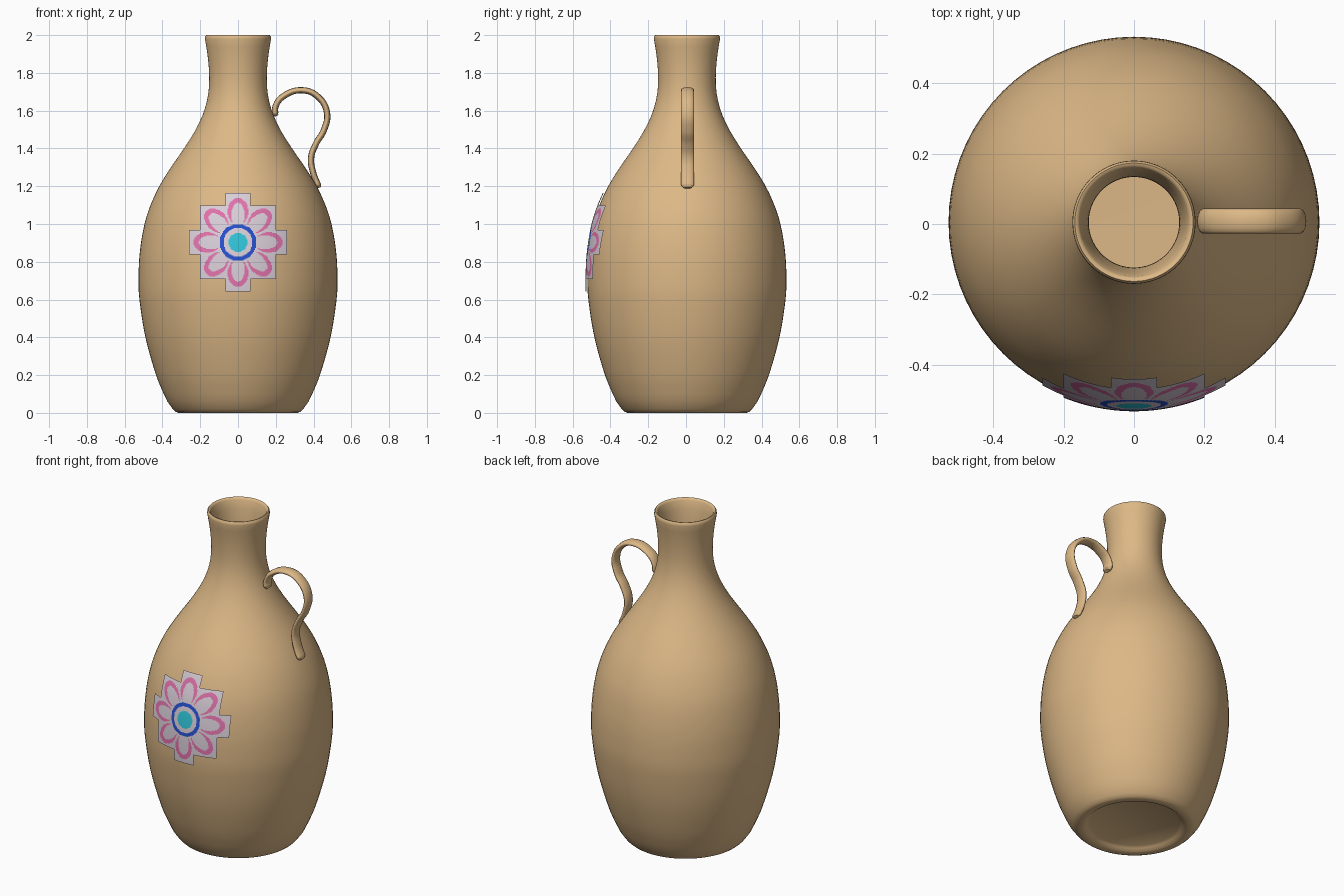
import bpy
import bmesh
import math
from mathutils import Vector, Matrix

cube = bpy.data.objects.get("Cube")
if cube:
    bpy.data.objects.remove(cube, do_unlink=True)

AXIS_Y = 0.005
WALL = 0.024


def material(name, rgb):
    m = bpy.data.materials.new(name)
    m.use_nodes = True
    m.diffuse_color = (*rgb, 1)
    bsdf = next(n for n in m.node_tree.nodes if n.type == 'BSDF_PRINCIPLED')
    bsdf.inputs["Base Color"].default_value = (*rgb, 1)
    bsdf.inputs["Roughness"].default_value = 0.7
    return m


clay = material("tan clay", (0.72, 0.48, 0.24))
tile_mats = [
    material("pale tile", (0.70, 0.62, 0.69)),
    material("pink petal", (0.76, 0.17, 0.41)),
    material("blue ring", (0.02, 0.08, 0.62)),
    material("turquoise centre", (0.03, 0.56, 0.70)),
]

# Outer silhouette: (height, radius)
OUTER = [(0.02, 0.345), (0.05, 0.368), (0.1, 0.393), (0.2, 0.434),
         (0.4, 0.49), (0.6, 0.522), (0.7, 0.527), (0.85, 0.52), (1.0, 0.495),
         (1.1, 0.463), (1.2, 0.417), (1.3, 0.355), (1.4, 0.286), (1.5, 0.224),
         (1.6, 0.179), (1.7, 0.156), (1.8, 0.153), (1.9, 0.162), (1.98, 0.175)]


def slope(i):
    a, b = OUTER[max(i - 1, 0)], OUTER[min(i + 1, len(OUTER) - 1)]
    return (b[1] - a[1]) / (b[0] - a[0])


def radius(z):
    """Smooth radius of the bottle at height z."""
    i = 0
    while i < len(OUTER) - 2 and z > OUTER[i + 1][0]:
        i += 1
    (z0, r0), (z1, r1) = OUTER[i], OUTER[i + 1]
    h = z1 - z0
    t = (z - z0) / h
    return (r0 * (1 + 2 * t) * (1 - t) ** 2 + slope(i) * h * t * (1 - t) ** 2
            + r1 * t * t * (3 - 2 * t) + slope(i + 1) * h * t * t * (t - 1))


def finish(name, bm, mats):
    mesh = bpy.data.meshes.new(name)
    bm.to_mesh(mesh)
    bm.free()
    for m in mats:
        mesh.materials.append(m)
    ob = bpy.data.objects.new(name, mesh)
    bpy.context.collection.objects.link(ob)
    smooth(ob)
    return ob


def smooth(ob):
    bpy.ops.object.select_all(action='DESELECT')
    ob.select_set(True)
    bpy.context.view_layer.objects.active = ob
    bpy.ops.object.shade_smooth_by_angle(angle=math.radians(50))


# Bottle: hollow lathe with a rounded lip and a recessed foot
steps = 48
heights = [0.02 + 1.96 * i / steps for i in range(steps + 1)]
profile = [(0, 0.0), (0.02, 0.25), (0.005, 0.27), (0, 0.285), (0, 0.31), (0.005, 0.328)]
profile = [(r, z) for z, r in
           [(0.025, 0.0), (0.025, 0.25), (0.015, 0.265), (0.003, 0.28),
            (0.0, 0.295), (0.0, 0.315), (0.006, 0.33)]]
profile += [(radius(z), z) for z in heights]
profile += [(0.174, 1.992), (0.168, 2.0), (0.16, 1.998), (0.154, 1.988)]
profile += [(radius(z) - WALL, z) for z in reversed(heights) if 0.05 < z < 1.97]
profile += [(0.0, 0.05)]

bm = bmesh.new()
verts = [bm.verts.new((r, 0, z)) for r, z in profile]
edges = [bm.edges.new(pair) for pair in zip(verts, verts[1:])]
bmesh.ops.spin(bm, geom=verts + edges, cent=(0, 0, 0), axis=(0, 0, 1),
               angle=2 * math.pi, steps=72)
bmesh.ops.remove_doubles(bm, verts=bm.verts[:], dist=0.0002)
bmesh.ops.recalc_face_normals(bm, faces=bm.faces[:])
bmesh.ops.translate(bm, verts=bm.verts[:], vec=(0, AXIS_Y, 0))
finish("bottle_body", bm, [clay])

# Handle: flattened strap following an S-shaped path in the xz plane
PATH = [(0.205, 1.572), (0.198, 1.585), (0.202, 1.63), (0.243, 1.678),
        (0.34, 1.708), (0.423, 1.674), (0.471, 1.59), (0.455, 1.497),
        (0.413, 1.425), (0.387, 1.35), (0.397, 1.275), (0.424, 1.205), (0.43, 1.192)]
curve = bpy.data.curves.new("handle", 'CURVE')
curve.dimensions = '3D'
curve.bevel_depth = 0.0165
curve.bevel_resolution = 4
curve.resolution_u = 8
curve.use_fill_caps = True
spline = curve.splines.new('BEZIER')
spline.bezier_points.add(len(PATH) - 1)
for i, (p, (x, z)) in enumerate(zip(spline.bezier_points, PATH)):
    p.co = (x, 0, z)
    p.handle_left_type = p.handle_right_type = 'AUTO'
    p.radius = 0.6 if i in (0, len(PATH) - 1) else 1.0
curve.materials.append(clay)
handle = bpy.data.objects.new("handle", curve)
bpy.context.collection.objects.link(handle)
handle.location.y = AXIS_Y + 0.003
handle.scale.y = 2.15
bpy.ops.object.select_all(action='DESELECT')
handle.select_set(True)
bpy.context.view_layer.objects.active = handle
bpy.ops.object.convert(target='MESH')
smooth(bpy.context.view_layer.objects.active)

# Flower tile: stepped sheet wrapped on the front of the bottle
CELL, HALF, TILE_Z = 0.005, 52, 0.903


def in_outline(x, z):
    x, z = abs(x), abs(z)
    return (x < 0.2 and z < 0.195) or (x < 0.065) or (z < 0.065)


def in_ellipse(u, v, centre, a, b):
    return ((u - centre) / a) ** 2 + (v / b) ** 2 < 1


def tile_colour(x, z):
    d = math.hypot(x, z)
    if d < 0.05:
        return 3
    if d < 0.097:
        return 2 if d > 0.076 else 0
    sector = math.pi / 4
    ang = math.atan2(z, x)
    ang -= round(ang / sector) * sector
    u, v = d * math.cos(ang), d * math.sin(ang)
    petal = in_ellipse(u, v, 0.163, 0.073, 0.054)
    inner = in_ellipse(u, v, 0.142, 0.066, 0.036)
    return 1 if petal and not inner else 0


bm = bmesh.new()
grid = {}


def tile_vert(i, k):
    if (i, k) not in grid:
        x, z = i * CELL, TILE_Z + k * CELL
        r = radius(z) + 0.01
        grid[i, k] = bm.verts.new((x, AXIS_Y - math.sqrt(r * r - x * x), z))
    return grid[i, k]


for i in range(-HALF, HALF):
    for k in range(-HALF, HALF):
        x, z = (i + 0.5) * CELL, (k + 0.5) * CELL
        if in_outline(x, z):
            face = bm.faces.new([tile_vert(i, k), tile_vert(i + 1, k),
                                 tile_vert(i + 1, k + 1), tile_vert(i, k + 1)])
            face.material_index = tile_colour(x, z)
finish("flower_tile", bm, tile_mats)
